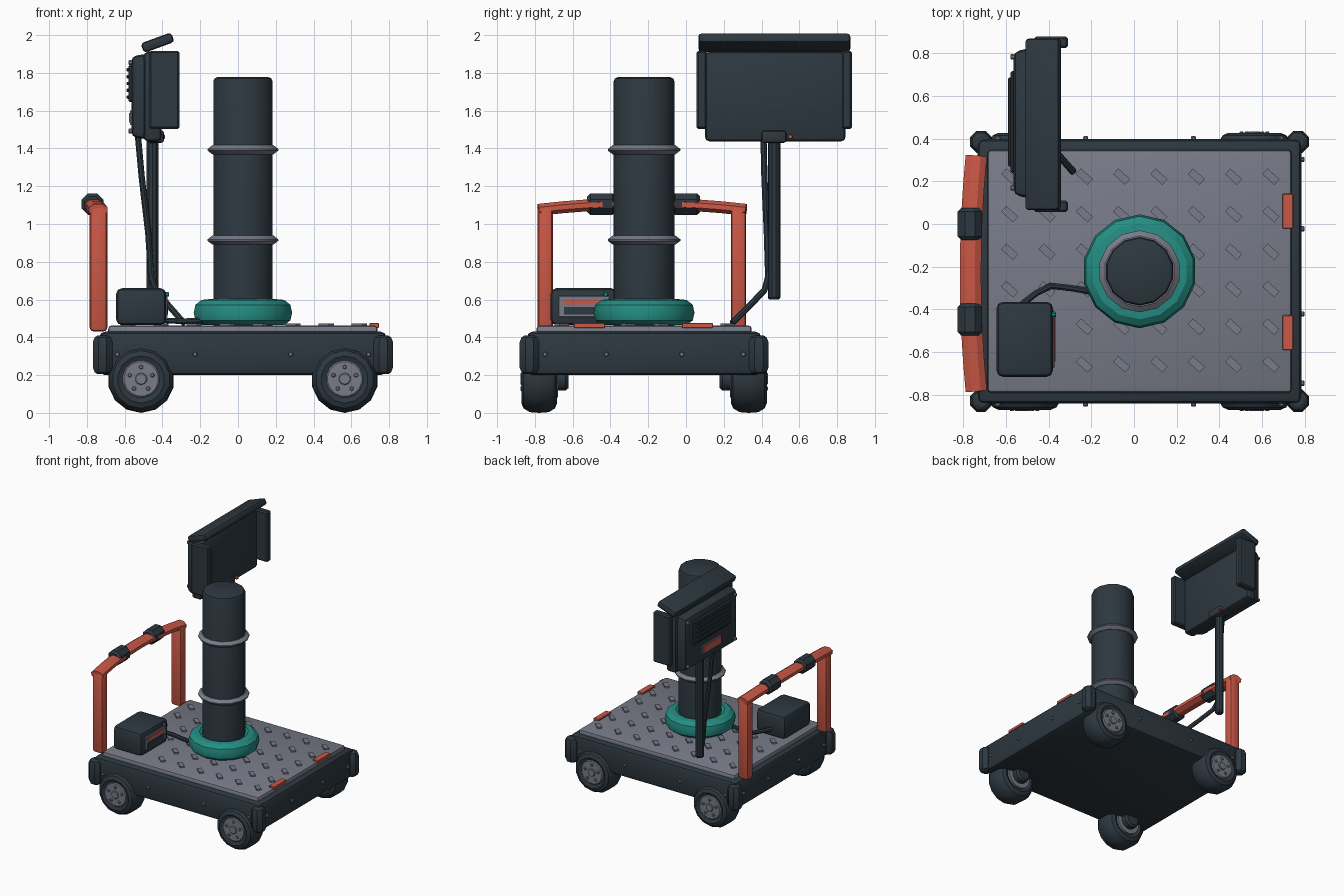
import bpy, bmesh, math
from mathutils import Vector, Matrix

if "Cube" in bpy.data.objects:
    bpy.data.objects.remove(bpy.data.objects["Cube"])

CX, CY = 0.026, -0.222  # cart centre


def material(name, rgb):
    lin = [((c / 255 + 0.055) / 1.055) ** 2.4 for c in rgb] + [1]
    m = bpy.data.materials.new(name)
    m.use_nodes = True
    m.diffuse_color = lin
    m.node_tree.nodes["Principled BSDF"].inputs["Base Color"].default_value = lin
    return m


DARK = material("dark slate", (45, 56, 64))
GREY = material("steel grey", (120, 123, 136))
ORANGE = material("orange red", (202, 88, 70))
TEAL = material("teal", (36, 142, 131))


def finish(name, bm, mat):
    bmesh.ops.recalc_face_normals(bm, faces=bm.faces)
    me = bpy.data.meshes.new(name)
    bm.to_mesh(me)
    bm.free()
    me.materials.append(mat)
    ob = bpy.data.objects.new(name, me)
    bpy.context.collection.objects.link(ob)
    bpy.ops.object.select_all(action="DESELECT")
    ob.select_set(True)
    bpy.context.view_layer.objects.active = ob
    bpy.ops.object.shade_smooth_by_angle(angle=math.radians(32))
    return ob


def box(name, lo, hi, mat, bevel=0.0, segments=2, taper=None, tilt=0.0):
    """Box between two corners; taper shrinks the -x face, tilt turns it about y."""
    lo, hi = Vector(lo), Vector(hi)
    bm = bmesh.new()
    bmesh.ops.create_cube(bm, size=1)
    bmesh.ops.scale(bm, vec=hi - lo, verts=bm.verts)
    if taper:
        for v in bm.verts:
            if v.co.x < 0:
                v.co.y *= taper
                v.co.z *= taper
    if bevel:
        bmesh.ops.bevel(bm, geom=bm.edges[:], offset=bevel, segments=segments,
                        profile=0.5, affect="EDGES")
    mx = Matrix.Translation((lo + hi) / 2) @ Matrix.Rotation(tilt, 4, "Y")
    bmesh.ops.transform(bm, matrix=mx, verts=bm.verts)
    return finish(name, bm, mat)


def lathe(name, profile, loc, mat, axis=(0, 0, 1), sides=14, closed=False):
    """Turn (radius, height) points around an axis through loc."""
    bm = bmesh.new()
    rings = [[bm.verts.new((r * math.cos(a), r * math.sin(a), h))
              for a in (2 * math.pi * (i + 0.5) / sides for i in range(sides))]
             for r, h in profile]
    pairs = list(zip(rings, rings[1:]))
    if closed:
        pairs.append((rings[-1], rings[0]))
    else:
        bm.faces.new(rings[0])
        bm.faces.new(rings[-1])
    for a, b in pairs:
        for i in range(sides):
            j = (i + 1) % sides
            bm.faces.new((a[i], a[j], b[j], b[i]))
    turn = Vector((0, 0, 1)).rotation_difference(Vector(axis)).to_matrix().to_4x4()
    bmesh.ops.transform(bm, matrix=Matrix.Translation(loc) @ turn, verts=bm.verts)
    return finish(name, bm, mat)


def disc(name, r, depth, loc, mat, axis, sides=10, chamfer=0.004):
    return lathe(name, [(r, 0), (r, depth - chamfer), (r - chamfer, depth)],
                 loc, mat, axis, sides)


def tube(name, path, mat, ra, rb=None, sides=8, ref=(1, 0, 0)):
    """Sweep an ellipse along a path; ra lies along ref."""
    rb = rb or ra
    pts = [Vector(p) for p in path]
    bm = bmesh.new()
    rings = []
    for i, p in enumerate(pts):
        t = (pts[min(i + 1, len(pts) - 1)] - pts[max(i - 1, 0)]).normalized()
        u = Vector(ref)
        u = (u - u.dot(t) * t).normalized()
        v = t.cross(u)
        rings.append([bm.verts.new(p + u * ra * math.cos(a) + v * rb * math.sin(a))
                      for a in (2 * math.pi * (k + 0.5) / sides for k in range(sides))])
    for a, b in zip(rings, rings[1:]):
        for i in range(sides):
            j = (i + 1) % sides
            bm.faces.new((a[i], a[j], b[j], b[i]))
    bm.faces.new(rings[0])
    bm.faces.new(rings[-1])
    return finish(name, bm, mat)


# Cart body and deck
box("cart_body", (CX - 0.76, CY - 0.62, 0.2), (CX + 0.76, CY + 0.62, 0.43), DARK, 0.03)
box("deck_plate", (CX - 0.713, CY - 0.57, 0.4), (CX + 0.713, CY + 0.57, 0.463), GREY, 0.018)

# Raised tread pads, as one mesh
bm = bmesh.new()
for col in range(8):
    for row in range(6):
        x, y = -0.583 + 0.175 * col, 0.222 - 0.176 * row
        under_box = x < -0.38 and -0.72 < y < -0.36
        if under_box or math.hypot(x - CX, y - CY) < 0.24:
            continue
        mx = (Matrix.Translation((x, y, 0.465)) @ Matrix.Rotation(math.radians(-42), 4, "Z")
              @ Matrix.Diagonal((0.075, 0.036, 0.018, 1)))
        bmesh.ops.create_cube(bm, size=1, matrix=mx)
finish("tread_pads", bm, GREY)
for i, y in enumerate((-0.51, 0.06)):
    box(f"deck_marker_{i}", (0.697, y - 0.082, 0.45), (0.747, y + 0.082, 0.475), ORANGE, 0.003, 1)

# Corner bumpers, wheels and side bolts
for sx in (-1, 1):
    for sy in (-1, 1):
        tag = ("front" if sy < 0 else "rear") + ("_left" if sx > 0 else "_right")
        lathe(f"bumper_{tag}", [(0.028, 0.205), (0.045, 0.215), (0.056, 0.24), (0.056, 0.375),
                                (0.045, 0.4), (0.028, 0.41)],
              (CX + sx * 0.743, CY + sy * 0.607, 0), DARK, sides=8)
        wx, wy, out = CX + sx * 0.539, CY + sy * 0.555, (0, sy, 0)
        side = [(0.095, 0.08), (0.125, 0.095), (0.153, 0.083), (0.173, 0.05), (0.177, 0)]
        lathe(f"tyre_{tag}", [(r, -h) for r, h in side] + [(r, h) for r, h in side[-2::-1]],
              (wx, wy, 0.187 - 0.01), DARK, out, 14)
        hub = Vector((wx, wy, 0.18))
        disc(f"hub_{tag}", 0.1, 0.19, hub - Vector(out) * 0.1, GREY, out, 16, 0.008)
        disc(f"hub_cap_{tag}", 0.032, 0.012, hub + Vector(out) * 0.088, GREY, out)
        disc(f"axle_{tag}", 0.065, 0.07, hub - Vector(out) * 0.085, DARK, (0, -sy, 0), 12, 0.015)
        for k in range(5):
            a = math.radians(90 + 72 * k)
            at = hub + Vector((math.cos(a), 0, math.sin(a))) * 0.063 + Vector(out) * 0.088
            disc(f"wheel_nut_{tag}_{k}", 0.012, 0.012, at, GREY, out, 6)
for s in (-1, 1):
    for k in (-1, -0.38, 0.38, 1):
        disc(f"long_side_bolt_{s}_{k}", 0.013, 0.017, (CX + 0.665 * k, CY + s * 0.617, 0.31),
             GREY, (0, s, 0), 8)
        disc(f"short_side_bolt_{s}_{k}", 0.013, 0.017, (CX + s * 0.757, CY + 0.525 * k, 0.31),
             GREY, (s, 0, 0), 8)

# Column with collar and bands
lathe("column", [(0.161, 0.45), (0.161, 1.755), (0.155, 1.77), (0.14, 1.777)], (CX, CY, 0), DARK)
lathe("base_collar", [(0.15, 0.465), (0.225, 0.465), (0.258, 0.49), (0.267, 0.53), (0.258, 0.572),
                      (0.225, 0.598), (0.185, 0.602), (0.15, 0.58)],
      (CX, CY, 0), TEAL, closed=True)
for name, z in (("lower_band", 0.915), ("upper_band", 1.393)):
    lathe(name, [(0.15, -0.024), (0.166, -0.024), (0.192, -0.004), (0.192, 0.004),
                 (0.166, 0.024), (0.15, 0.024)], (CX, CY, z), GREY, closed=True)

# Push handle
for name, y in (("left_post", 0.278), ("right_post", -0.745)):
    box("handle_" + name, (-0.785, y - 0.04, 0.43), (-0.692, y + 0.04, 1.1), ORANGE, 0.022)
arc = []
for i in range(9):
    t = i / 4 - 1
    arc.append((-0.74 - 0.027 * (1 - t * t), -0.232 + 0.55 * t, 1.075 + 0.033 * (1 - t * t)))
tube("handle_bar", arc, ORANGE, 0.054, 0.034)
for name, y in (("left_grip", 0.0), ("right_grip", -0.448)):
    lathe("handle_" + name, [(0.045, -0.075), (0.062, -0.058), (0.062, 0.058), (0.045, 0.075)],
          (-0.77, y, 1.105), DARK, (0, 1, 0), 8)

# Control box with panel and cable
box("control_box", (-0.645, -0.717, 0.465), (-0.38, -0.365, 0.66), DARK, 0.03)
box("control_panel", (-0.39, -0.675, 0.508), (-0.374, -0.405, 0.618), GREY, 0.003, 1)
box("panel_strip", (-0.38, -0.645, 0.575), (-0.369, -0.43, 0.6), ORANGE)
box("panel_slot", (-0.38, -0.645, 0.52), (-0.371, -0.43, 0.56), DARK)
disc("panel_button", 0.013, 0.02, (-0.385, -0.425, 0.627), TEAL, (1, 0, 0), 8)
tube("box_cable", [(-0.53, -0.38, 0.53), (-0.46, -0.325, 0.51), (-0.39, -0.29, 0.49),
                   (-0.3, -0.3, 0.485), (-0.18, -0.32, 0.49)], DARK, 0.016, ref=(0, 0, 1))

# Screen support pole and cable
lathe("screen_pole", [(0.026, 0.6), (0.033, 0.61), (0.033, 1.47)], (-0.453, 0.466, 0), DARK, sides=10)
tube("screen_cable", [(-0.53, 0.41, 1.47), (-0.51, 0.415, 1.25), (-0.475, 0.428, 0.95),
                      (-0.46, 0.435, 0.72), (-0.435, 0.415, 0.65), (-0.36, 0.33, 0.56),
                      (-0.285, 0.245, 0.475)], DARK, 0.017, ref=(0.6, -0.8, 0))

# Screen housing, shades and back details
box("screen_housing", (-0.565, 0.1, 1.437), (-0.405, 0.845, 1.912), DARK, 0.028, 2, 0.9)
box("screen_rim", (-0.5, 0.1, 1.437), (-0.405, 0.845, 1.912), DARK, 0.025)
for name, y in (("left_shade", 0.852), ("right_shade", 0.083)):
    box(name, (-0.47, y - 0.027, 1.503), (-0.31, y + 0.027, 1.917), DARK, 0.01, 1)
box("top_shade", (-0.512, 0.065, 1.933), (-0.34, 0.87, 1.987), DARK, 0.018, 2, None, math.radians(-20))
box("screen_bracket", (-0.48, 0.4, 1.43), (-0.392, 0.532, 1.495), DARK, 0.014)
disc("screen_button", 0.013, 0.022, (-0.408, 0.552, 1.462), ORANGE, (1, 0, 0), 8)
box("vent_panel", (-0.58, 0.24, 1.645), (-0.55, 0.717, 1.842), DARK, 0.008, 1)
for i in range(5):
    z = 1.672 + 0.036 * i
    box(f"vent_slat_{i}", (-0.59, 0.27, z - 0.009), (-0.57, 0.687, z + 0.009), DARK, 0.004, 1)
box("back_label", (-0.571, 0.35, 1.525), (-0.56, 0.605, 1.6), GREY)
box("back_label_stripe", (-0.576, 0.365, 1.537), (-0.568, 0.59, 1.588), ORANGE)
for y in (0.17, 0.785):
    for z in (1.493, 1.855):
        disc(f"back_screw_{y}_{z}", 0.014, 0.04, (-0.54, y, z), GREY, (-1, 0, 0), 8)
